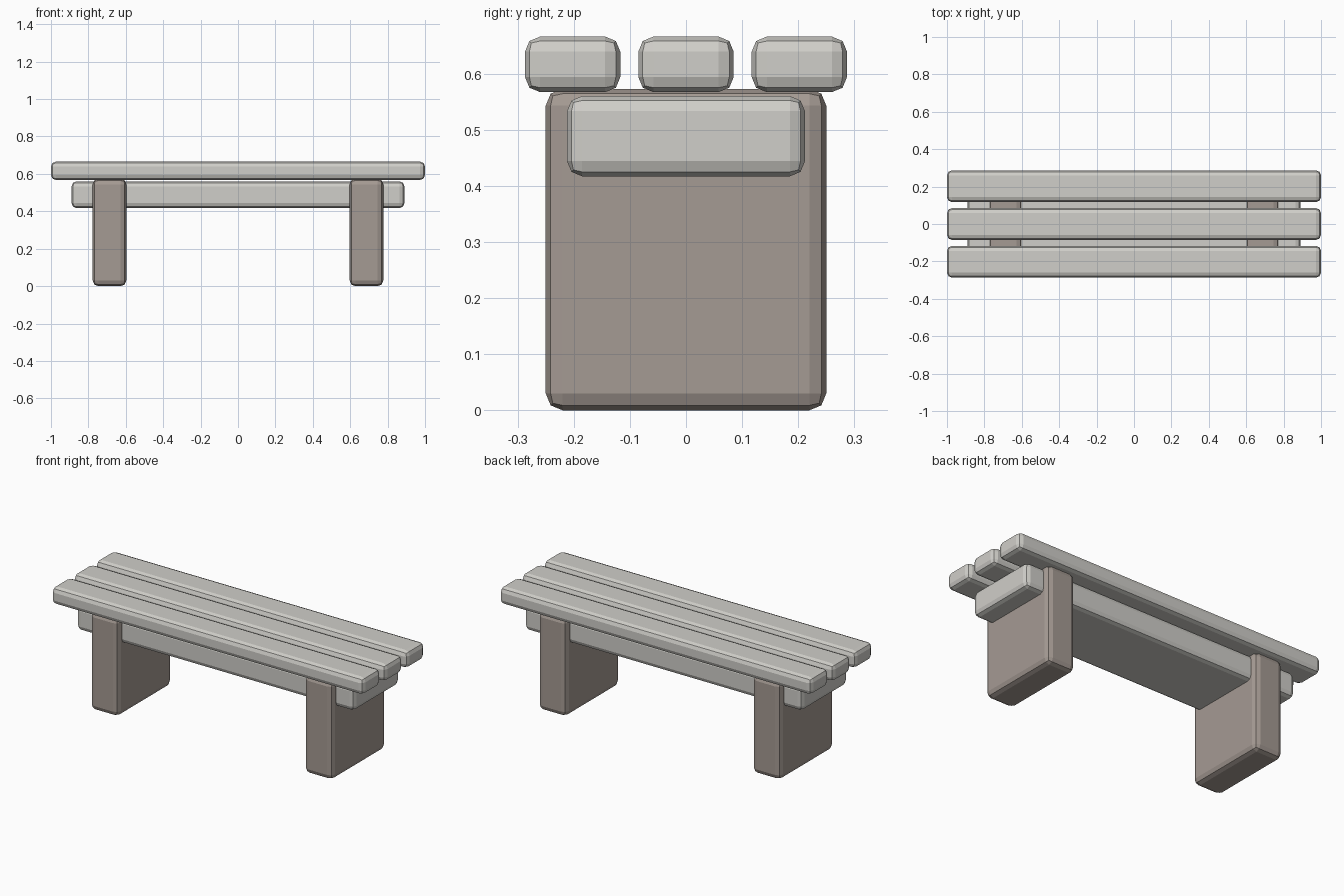
import bpy
import bmesh
from mathutils import Vector

if "Cube" in bpy.data.objects:
    bpy.data.objects.remove(bpy.data.objects["Cube"])


def material(name, rgb):
    m = bpy.data.materials.new(name)
    m.diffuse_color = (*rgb, 1)
    m.use_nodes = True
    m.node_tree.nodes["Principled BSDF"].inputs["Base Color"].default_value = m.diffuse_color
    return m


light_stone = material("light grey", (0.63, 0.62, 0.585))
warm_stone = material("warm grey brown", (0.375, 0.325, 0.292))


def block(name, lo, hi, mat, bevel):
    """Box between two corners with two-segment rounded edges, flat shaded."""
    lo, hi = Vector(lo), Vector(hi)
    bm = bmesh.new()
    bmesh.ops.create_cube(bm, size=1)
    bmesh.ops.scale(bm, vec=hi - lo, verts=bm.verts)
    bmesh.ops.bevel(bm, geom=bm.edges[:], offset=bevel, offset_type='OFFSET',
                    segments=2, profile=0.5, affect='EDGES')
    mesh = bpy.data.meshes.new(name)
    bm.to_mesh(mesh)
    bm.free()
    mesh.materials.append(mat)
    ob = bpy.data.objects.new(name, mesh)
    ob.location = (lo + hi) / 2
    bpy.context.collection.objects.link(ob)
    return ob


# Three seat planks, the middle one slightly narrower side to side spacing
for label, y in (("front", -0.202), ("middle", 0.0), ("back", 0.202)):
    w = 0.085
    block(f"seat_plank_{label}", (-1, y - w, 0.567), (1, y + w, 0.666),
          light_stone, 0.027)

# Wide support slab running lengthwise under the seat
block("support_slab", (-0.89, -0.212, 0.417), (0.89, 0.212, 0.56),
      light_stone, 0.027)

# Slab legs
for label, x in (("left", -0.687), ("right", 0.687)):
    block(f"leg_{label}", (x - 0.09, -0.25, 0), (x + 0.09, 0.25, 0.573),
          warm_stone, 0.03)
